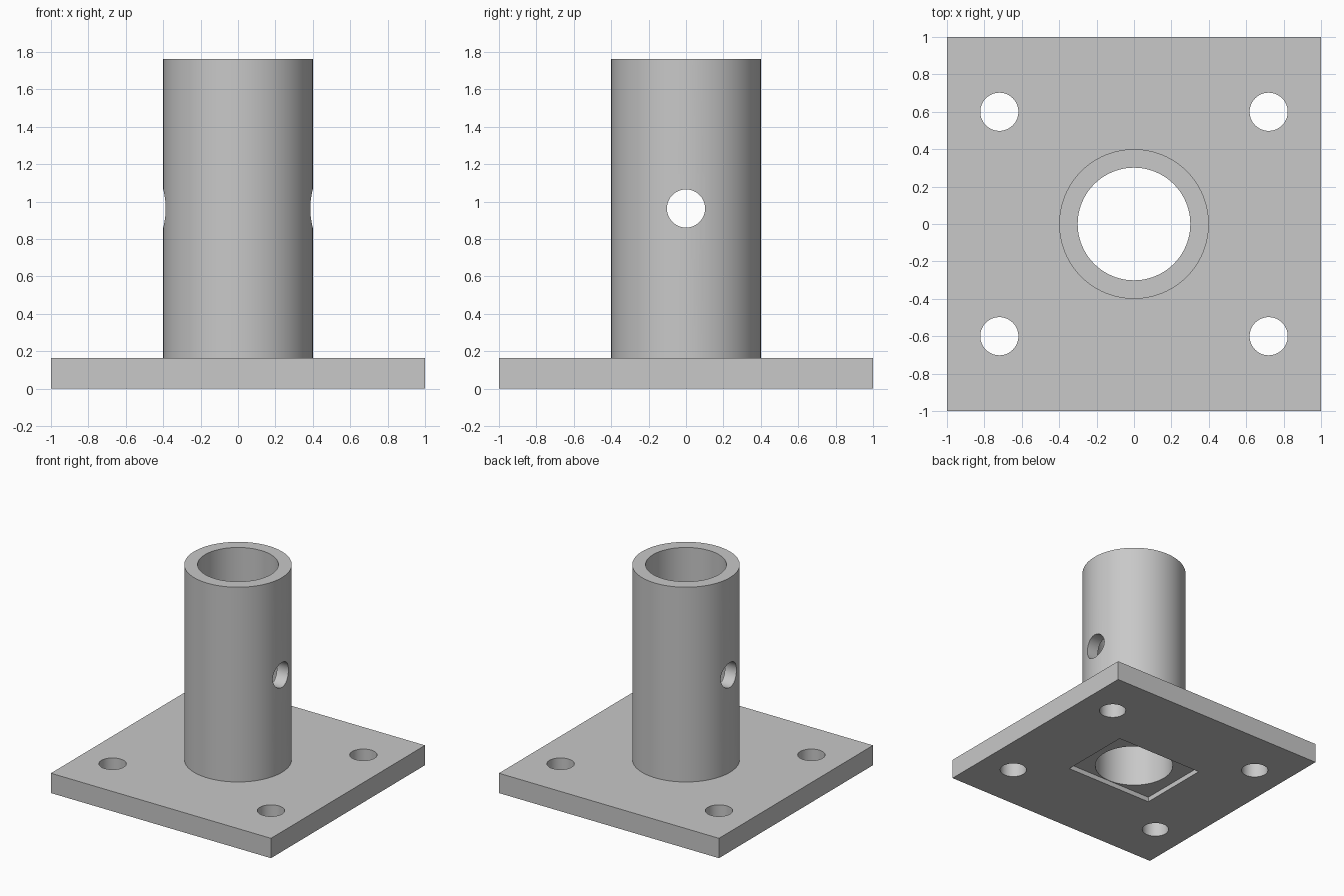
import bpy
import math

if "Cube" in bpy.data.objects:
    bpy.data.objects.remove(bpy.data.objects["Cube"])

PLATE_H = 0.163      # base plate thickness
TOP = 1.763          # top of the tube
PIN_Z = 0.963        # height of the cross hole

steel = bpy.data.materials.new("light grey")
steel.diffuse_color = (0.58, 0.58, 0.58, 1)
steel.use_nodes = True
steel.node_tree.nodes["Principled BSDF"].inputs["Base Color"].default_value = steel.diffuse_color


def box(name, sx, sy, z0, z1):
    bpy.ops.mesh.primitive_cube_add(size=1, location=(0, 0, (z0 + z1) / 2))
    ob = bpy.context.object
    ob.name = name
    ob.scale = (sx, sy, z1 - z0)
    bpy.ops.object.transform_apply(location=True, rotation=True, scale=True)
    return ob


def cylinder(name, r, length, loc, rot=(0, 0, 0), sides=96):
    bpy.ops.mesh.primitive_cylinder_add(vertices=sides, radius=r, depth=length,
                                        location=loc, rotation=rot)
    ob = bpy.context.object
    ob.name = name
    bpy.ops.object.transform_apply(location=True, rotation=True, scale=True)
    return ob


def combine(target, tool, operation):
    tool.hide_render = True
    mod = target.modifiers.new("cut", 'BOOLEAN')
    mod.operation = operation
    mod.solver = 'EXACT'
    mod.object = tool
    bpy.context.view_layer.objects.active = target
    bpy.ops.object.modifier_apply(modifier=mod.name)
    bpy.data.objects.remove(tool, do_unlink=True)


# Square base plate with the upright tube fused to it
mount = box("flanged_tube_mount", 2, 2, 0, PLATE_H)
z0 = PLATE_H / 2
combine(mount, cylinder("tube", 0.4, TOP - z0, (0, 0, (TOP + z0) / 2)), 'UNION')

# Bore through tube and plate
combine(mount, cylinder("bore", 0.301, 3, (0, 0, 0.9)), 'DIFFERENCE')

# Cross hole through both tube walls
combine(mount, cylinder("pin_hole", 0.102, 1.2, (0, 0, PIN_Z),
                        (0, math.pi / 2, 0), 64), 'DIFFERENCE')

# Four bolt holes
for x in (-0.72, 0.72):
    for y in (-0.6, 0.6):
        combine(mount, cylinder("bolt_hole", 0.102, 1, (x, y, 0), sides=64),
                'DIFFERENCE')

# Shallow rectangular recess under the plate
combine(mount, box("recess", 0.8, 0.608, -0.1, 0.04), 'DIFFERENCE')

# Finish
mount.data.materials.clear()
mount.data.materials.append(steel)
for p in mount.data.polygons:
    p.material_index = 0
bpy.ops.object.select_all(action='DESELECT')
mount.select_set(True)
bpy.context.view_layer.objects.active = mount
bpy.ops.object.shade_smooth_by_angle(angle=math.radians(30))
